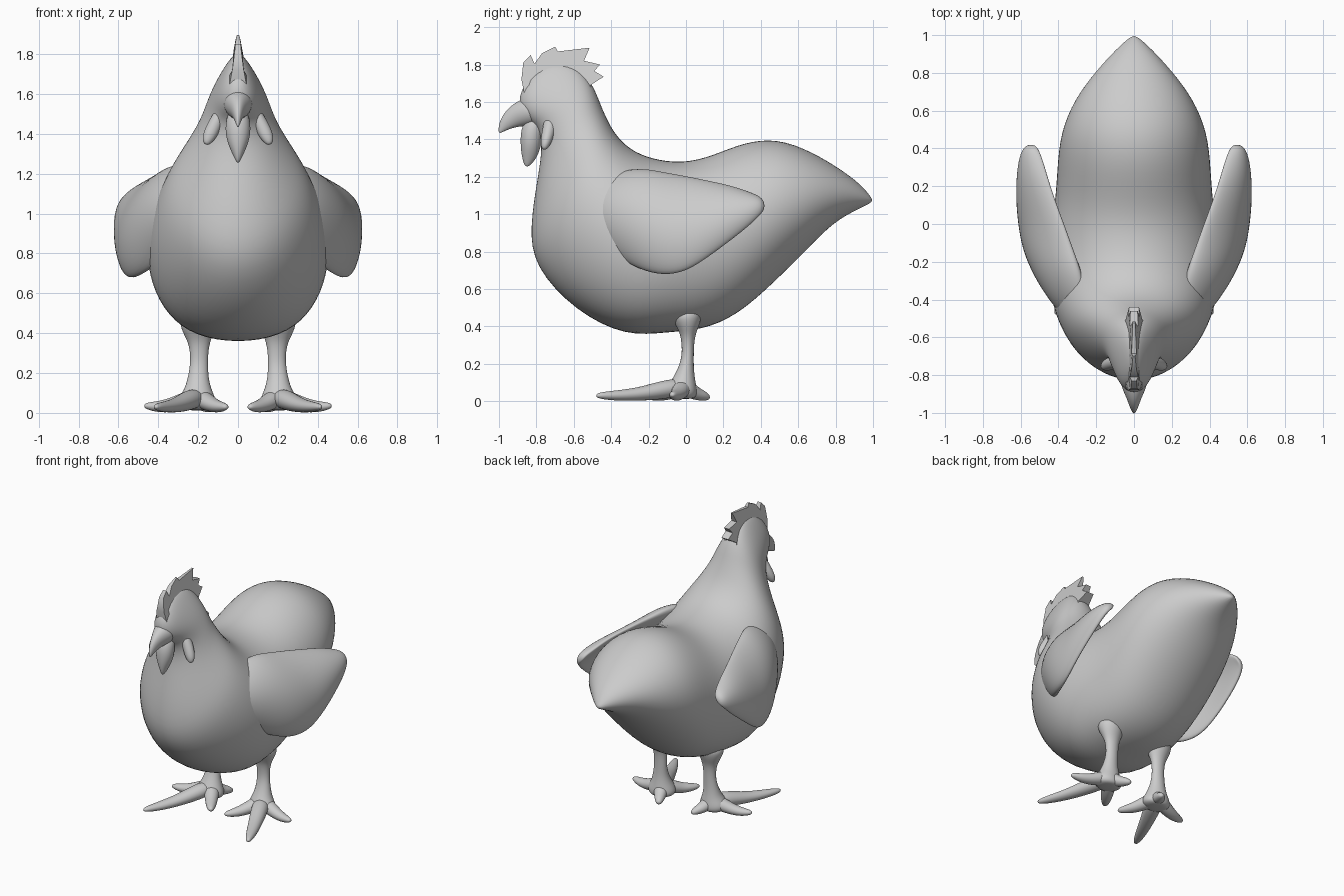
import bpy, bmesh, math
from mathutils import Vector as V

mat = bpy.data.materials.new("plain grey")
mat.diffuse_color = (0.6, 0.6, 0.6, 1)


def finish(name, bm, mirror=False, subsurf=2, angle=180):
    bmesh.ops.recalc_face_normals(bm, faces=bm.faces)
    me = bpy.data.meshes.new(name)
    bm.to_mesh(me)
    bm.free()
    ob = bpy.data.objects.new(name, me)
    bpy.context.collection.objects.link(ob)
    me.materials.append(mat)
    if mirror:
        ob.modifiers.new("mirror", "MIRROR").use_mirror_merge = False
    if subsurf:
        m = ob.modifiers.new("smooth", "SUBSURF")
        m.levels = m.render_levels = subsurf
    bpy.ops.object.select_all(action="DESELECT")
    bpy.context.view_layer.objects.active = ob
    ob.select_set(True)
    bpy.ops.object.shade_smooth_by_angle(angle=math.radians(angle))
    return ob


def loft(name, rings, **kw):
    """Skin a list of closed rings and cap both ends."""
    bm = bmesh.new()
    rows = [[bm.verts.new(p) for p in r] for r in rings]
    n = len(rows[0])
    for a, b in zip(rows, rows[1:]):
        for i in range(n):
            bm.faces.new((a[i], a[(i + 1) % n], b[(i + 1) % n], b[i]))
    bm.faces.new(rows[0])
    bm.faces.new(rows[-1])
    return finish(name, bm, **kw)


def ring(c, u, v, n=16, bow=V((0, 0, 0)), taper=0, power=1):
    """Ellipse about c with half axes u and v; bow bends it, taper widens the
    +u end, power below 1 makes the -u half boxier."""
    k = 6 / (4 + 2 * math.cos(2 * math.pi / n))   # offsets subdivision shrink
    pts = []
    for i in range(n):
        co, si = math.cos(2 * math.pi * i / n), math.sin(2 * math.pi * i / n)
        s = math.copysign(abs(si) ** (power if co < 0 else 1), si)
        pts.append(c + k * (u * co + v * s * (1 + taper * co)) + bow * si * si)
    return pts


def tube(name, pts, n=8, **kw):
    """Tapered limb through (x, y, z, half width, half depth)."""
    cs = [V(p[:3]) for p in pts]
    rings = []
    for i, p in enumerate(pts):
        d = (cs[min(i + 1, len(cs) - 1)] - cs[max(i - 1, 0)]).normalized()
        side = V((1, 0, 0)) if abs(d.z) > 0.7 else V((0, 0, 1)).cross(d)
        side = (side - d * side.dot(d)).normalized()
        rings.append(ring(cs[i], side * p[3], d.cross(side) * p[4], n))
    return loft(name, rings, **kw)


# body, neck and head: back point (y, z), belly point (y, z), half width, taper, power
body = [
    (.995, 1.085, 1.0, 1.065, .012, 0, 1), (.935, 1.16, .925, 1.03, .09, 0, 1),
    (.82, 1.245, .79, .96, .205, 0, 1), (.67, 1.335, .65, .815, .315, 0, 1),
    (.49, 1.405, .47, .635, .39, 0, 1), (.31, 1.385, .27, .455, .405, 0, .9),
    (.14, 1.31, .08, .38, .415, 0, .8), (-.02, 1.27, -.1, .37, .445, 0, .75),
    (-.19, 1.295, -.32, .345, .46, 0, .8), (-.30, 1.345, -.59, .48, .43, .08, .95),
    (-.375, 1.42, -.815, .72, .36, .12, 1), (-.42, 1.50, -.835, .93, .28, .1, 1),
    (-.455, 1.58, -.795, 1.18, .205, .05, 1), (-.485, 1.66, -.765, 1.36, .165, 0, 1),
    (-.53, 1.74, -.79, 1.46, .135, -.2, 1), (-.62, 1.81, -.85, 1.50, .10, -.4, 1),
    (-.76, 1.80, -.89, 1.56, .065, -.4, 1), (-.85, 1.72, -.89, 1.64, .025, 0, 1)]
loft("body", [ring(V((0, (a + c) / 2, (b + d) / 2)), V((0, (a - c) / 2, (b - d) / 2)),
                   V((w, 0, 0)), taper=t, power=p) for a, b, c, d, w, t, p in body])

# wings grow out of the shoulders: y, top (x, z), bottom (x, z), half thickness, bow
wing = [
    (-.58, .20, 1.12, .22, .92, .05, .02), (-.47, .25, 1.18, .31, .84, .08, .04),
    (-.36, .27, 1.225, .39, .765, .09, .06),
    (-.24, .29, 1.245, .475, .70, .085, .075), (-.12, .33, 1.22, .53, .67, .07, .085),
    (.0, .37, 1.20, .565, .69, .055, .08), (.12, .415, 1.175, .585, .77, .045, .07),
    (.24, .455, 1.15, .59, .86, .04, .055), (.34, .485, 1.115, .59, .94, .035, .035),
    (.40, .51, 1.09, .58, 1.00, .025, .015), (.42, .53, 1.06, .56, 1.03, .012, 0)]
rings = []
for y, xt, zt, xb, zb, th, bw in wing:
    u = V((xt - xb, 0, zt - zb)) / 2
    out = V((u.z, 0, -u.x)).normalized()
    rings.append(ring(V(((xt + xb) / 2, y, (zt + zb) / 2)), u, out * th, 12, out * bw))
loft("wings", rings, mirror=True)

# legs, running up into the belly and spreading into the foot
tube("legs", [(.20, .0, .50, .10, .09), (.20, .01, .42, .085, .07), (.195, .01, .365, .058, .042),
              (.195, .01, .31, .045, .033), (.195, .01, .24, .044, .031), (.20, .0, .17, .052, .042),
              (.20, -.01, .11, .07, .062), (.205, -.02, .06, .10, .082),
              (.205, -.025, .025, .09, .075), (.205, -.025, .012, .05, .045)], mirror=True)

# toes fan out from the ankle
toes = {"middle_toes": (.415, -.48, .03, .042), "inner_toes": (.055, -.23, .03, .038),
        "outer_toes": (.47, -.075, .035, .038), "back_toes": (.13, .125, .02, .036)}
for name, (x, y, z, r) in toes.items():
    pts = []
    for t, h, s in ((0, .08, 1.3), (.25, .06, 1.3), (.5, .038, 1.05), (.75, .03, .85), (.95, z, .5), (1, z, .2)):
        pts.append((.2 + (x - .2) * t, -.01 + (y + .01) * t, h, r * s, min(r * s * .9, h - .002)))
    tube(name, pts, mirror=True)

# hooked beak
tube("beak", [(0, -.80, 1.56, .085, .08), (0, -.87, 1.54, .062, .072), (0, -.92, 1.52, .038, .058),
              (0, -.965, 1.485, .022, .038), (0, -.99, 1.45, .01, .016), (0, -.998, 1.435, .004, .004)])

# hanging wattle and side lobes
tube("wattle", [(0, -.80, 1.52, .05, .05), (0, -.825, 1.44, .065, .06), (0, -.83, 1.37, .058, .055),
                (0, -.838, 1.31, .033, .042), (0, -.85, 1.265, .012, .018), (0, -.85, 1.255, .004, .005)])
tube("side_lobes", [(.07, -.72, 1.53, .03, .035), (.11, -.73, 1.46, .035, .035),
                    (.138, -.745, 1.40, .036, .032), (.155, -.755, 1.365, .026, .022),
                    (.16, -.76, 1.345, .01, .01)], mirror=True)

# toothed comb: outline in (y, z), thinning towards the top
outline = [(-.86, 1.62), (-.88, 1.72), (-.87, 1.81), (-.83, 1.85), (-.81, 1.805), (-.77, 1.86),
           (-.70, 1.895), (-.685, 1.87), (-.60, 1.88), (-.515, 1.89), (-.545, 1.82), (-.46, 1.80),
           (-.49, 1.765), (-.44, 1.735), (-.51, 1.69), (-.50, 1.64), (-.70, 1.60)]
loft("comb", [[V((s * (.004 + (1.9 - z) * .32 * (1 - abs(y + .66) * 2.6)), y, z)) for y, z in outline]
              for s in (-1, 1)], subsurf=0, angle=60)
